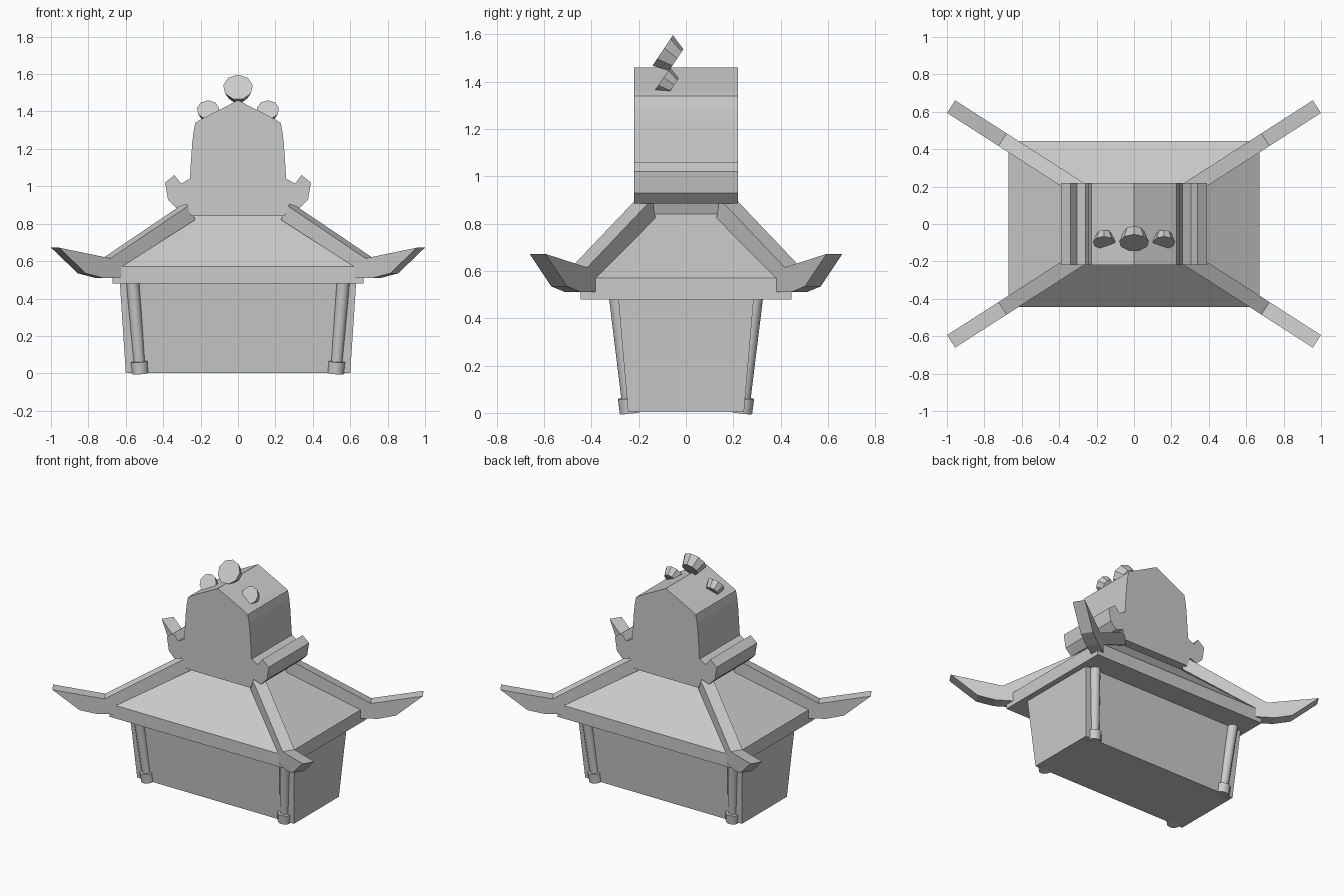
import bpy, bmesh, math
from mathutils import Vector

if "Cube" in bpy.data.objects:
    bpy.data.objects.remove(bpy.data.objects["Cube"], do_unlink=True)

GREY = (0.6, 0.6, 0.6, 1)
stone = bpy.data.materials.new("plain_grey")
stone.diffuse_color = GREY
stone.use_nodes = True
stone.node_tree.nodes["Principled BSDF"].inputs["Base Color"].default_value = GREY


def finish(name, bm, smooth=False):
    bmesh.ops.recalc_face_normals(bm, faces=bm.faces)
    mesh = bpy.data.meshes.new(name)
    bm.to_mesh(mesh)
    bm.free()
    mesh.materials.append(stone)
    obj = bpy.data.objects.new(name, mesh)
    bpy.context.collection.objects.link(obj)
    if smooth:
        bpy.ops.object.select_all(action="DESELECT")
        obj.select_set(True)
        bpy.context.view_layer.objects.active = obj
        bpy.ops.object.shade_smooth_by_angle(angle=math.radians(45))
    return obj


def loft(name, rings, smooth=False):
    """Skin a stack of matching closed loops and cap both ends."""
    bm = bmesh.new()
    loops = [[bm.verts.new(p) for p in ring] for ring in rings]
    n = len(loops[0])
    for a, b in zip(loops, loops[1:]):
        for i in range(n):
            j = (i + 1) % n
            bm.faces.new((a[i], a[j], b[j], b[i]))
    bm.faces.new(loops[0])
    bm.faces.new(loops[-1])
    return finish(name, bm, smooth)


def rect(x, y, z):
    return [(-x, -y, z), (x, -y, z), (x, y, z), (-x, y, z)]


def cone(name, start, end, r1, r2, sides, smooth=False):
    """Tapered cylinder between two points, one corner pointing up."""
    start, end = Vector(start), Vector(end)
    axis = (end - start).normalized()
    side = axis.cross(Vector((0, 1, 0)) if abs(axis.z) > 0.9 else Vector((0, 0, 1))).normalized()
    up = side.cross(axis)
    rings = []
    for centre, r in ((start, r1), (end, r2)):
        angles = [2 * math.pi * i / sides for i in range(sides)]
        rings.append([centre + r * (math.sin(a) * side + math.cos(a) * up) for a in angles])
    return loft(name, rings, smooth)


# Flared hall walls
loft("hall_walls", [rect(0.6, 0.245, 0.003), rect(0.632, 0.287, 0.49)])

# Eave slab and hipped roof
loft("hipped_roof", [rect(0.67, 0.445, 0.48), rect(0.67, 0.445, 0.57), rect(0.25, 0.16, 0.84)])

# Gabled tower: half outline mirrored, then extruded front to back
half = [(0.25, 0.84), (0.275, 0.905), (0.33, 0.885), (0.375, 0.93), (0.39, 1.02),
        (0.34, 1.06), (0.305, 1.015), (0.258, 1.04), (0.245, 1.23), (0.238, 1.29),
        (0.228, 1.34), (0.195, 1.36)]
outline = half + [(0, 1.46)] + [(-x, z) for x, z in reversed(half)]
loft("gabled_tower", [[(x, y, z) for x, z in outline] for y in (-0.22, 0.22)])

# Upswept hip ridges: outline along the diagonal, given a width
ridge = [(0.325, 0.905), (0.835, 0.615), (1.162, 0.672), (0.993, 0.535), (0.882, 0.51),
         (0.765, 0.51), (0.765, 0.57), (0.3, 0.82)]
# Leaning corner posts on round footings
for y_name, sy in (("front", -1), ("back", 1)):
    for x_name, sx in (("left", 1), ("right", -1)):
        corner = f"{y_name}_{x_name}"
        out = Vector((0.8415 * sx, 0.54 * sy, 0))
        across = Vector((-out.y, out.x, 0)) * 0.04
        loft("ridge_" + corner,
             [[out * s + across * k + Vector((0, 0, z)) for s, z in ridge] for k in (-1, 1)])
        foot = Vector((0.523 * sx, 0.235 * sy, 0))
        head = Vector((0.563 * sx, 0.292 * sy, 0.49))
        cone("post_" + corner, foot, head, 0.031, 0.034, 12, True)
        cone("footing_" + corner, foot, foot.lerp(head, 0.13), 0.045, 0.046, 12, True)

# Round tile ends facing forward and up from the tower roof
back = Vector((0, 0.83, -0.555))
for name, x, z, r, length in (("middle_tile_end", 0, 1.53, 0.08, 0.07),
                              ("left_tile_end", 0.16, 1.41, 0.06, 0.055),
                              ("right_tile_end", -0.16, 1.41, 0.06, 0.055)):
    face = Vector((x, -0.1, z))
    cone(name, face, face + back * length, r, r * 0.7, 9)
